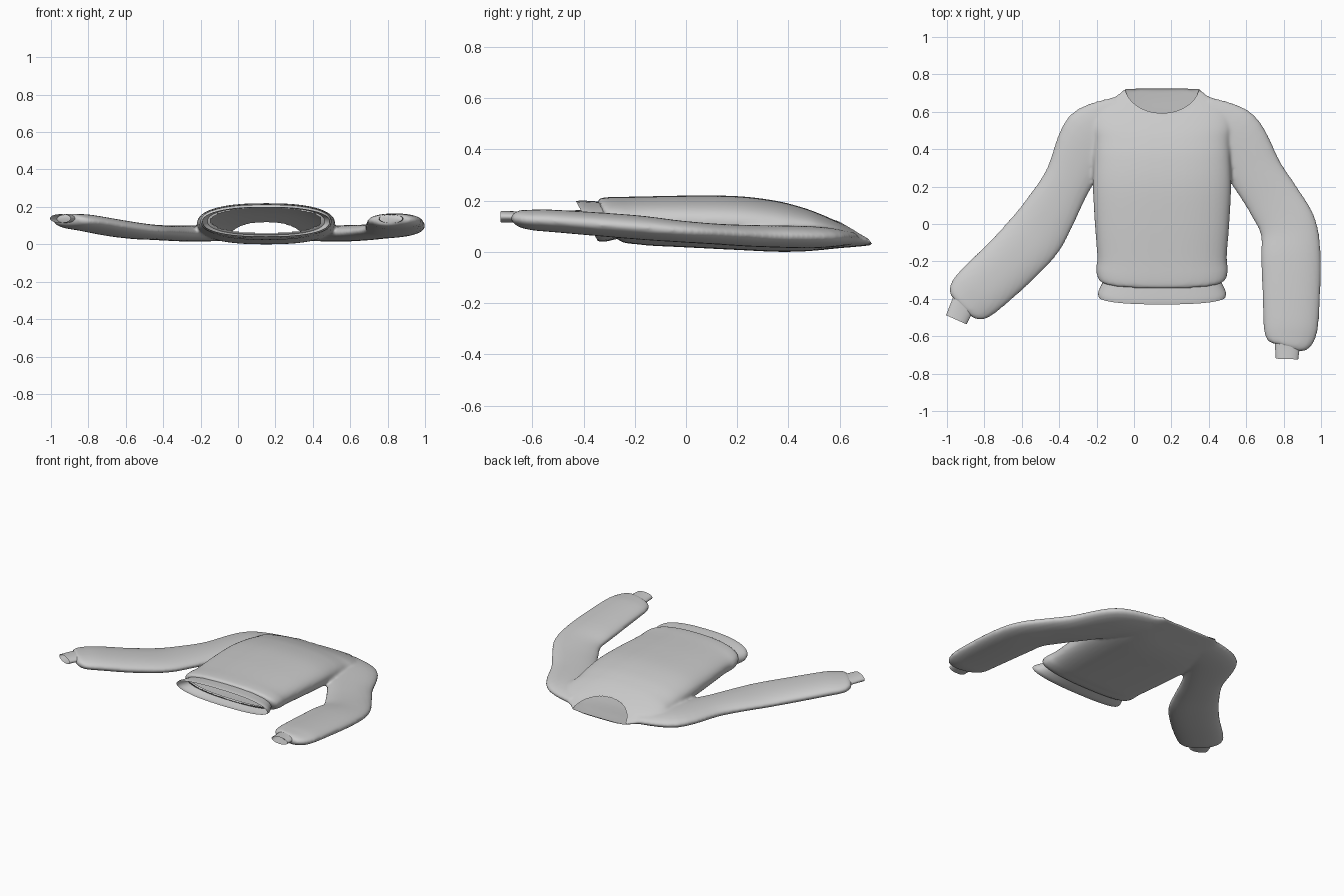
import bpy, bmesh
from math import cos, sin, pi, copysign
from mathutils import Vector

if "Cube" in bpy.data.objects:
    bpy.data.objects.remove(bpy.data.objects["Cube"])

N = 48
CX = 0.15   # body centre line


def spow(v, p):
    return copysign(abs(v) ** p, v)


def catmull(rows, steps=5):
    """Smoothly interpolate a list of equal-length tuples."""
    out = []
    for i in range(len(rows) - 1):
        p = [rows[max(i - 1, 0)], rows[i], rows[i + 1], rows[min(i + 2, len(rows) - 1)]]
        for s in range(steps):
            t = s / steps
            out.append(tuple(0.5 * (2 * b + (c - a) * t + (2 * a - 5 * b + 4 * c - d) * t * t
                                    + (3 * b - a - 3 * c + d) * t ** 3) for a, b, c, d in zip(*p)))
    return out + [rows[-1]]


def body_rings(rows):
    """Rows: y, half width, bottom z, top z, hem slant."""
    rings = []
    for y, hw, zb, zt, k in catmull(rows):
        ring = []
        for j in range(N):
            a = 2 * pi * j / N
            z = (zb + zt) / 2 + (zt - zb) / 2 * spow(sin(a), 0.9)
            ring.append((CX + hw * spow(cos(a), 0.8), y + k * (zt - z), z))
        rings.append(ring)
    return rings


def sleeve_rings(rows):
    """Rows: x, y, z, half width, half thickness."""
    pts = catmull(rows)
    # directions come from the coarse stations so the closing rings stay stable
    rings = []
    for i, (x, y, z, hw, ht) in enumerate(pts):
        a, b = pts[max(i - 4, 0)], pts[min(i + 4, len(pts) - 1)]
        d = Vector((b[0] - a[0], b[1] - a[1], 0)).normalized()
        n = Vector((-d.y, d.x, 0))
        rings.append([Vector((x, y, z)) + n * hw * spow(cos(2 * pi * j / N), 0.9)
                      + Vector((0, 0, ht * sin(2 * pi * j / N))) for j in range(N)])
    return rings


def loft(bm, rings, cap):
    vs = [[bm.verts.new(p) for p in r] for r in rings]
    for r, s in zip(vs, vs[1:]):
        for j in range(N):
            bm.faces.new((r[j], r[(j + 1) % N], s[(j + 1) % N], s[j]))
    if cap:
        bm.faces.new(vs[0][::-1])
        bm.faces.new(vs[-1])


def make_object(name, bm):
    bmesh.ops.recalc_face_normals(bm, faces=bm.faces)
    me = bpy.data.meshes.new(name)
    bm.to_mesh(me)
    bm.free()
    me.shade_smooth()
    ob = bpy.data.objects.new(name, me)
    bpy.context.collection.objects.link(ob)
    return ob


# Torso and both sleeves as closed volumes, to be fused together
bm = bmesh.new()
loft(bm, body_rings([
    (-.345, .305, .06, .195, .5), (-.343, .33, .047, .205, .5), (-.325, .347, .035, .212, .5),
    (-.28, .352, .03, .215, .5), (-.2, .347, .025, .216, .3), (0, .36, .018, .22, 0),
    (.2, .37, .008, .218, 0), (.35, .365, .001, .2, 0), (.45, .36, .002, .175, 0),
    (.52, .37, .007, .15, 0), (.6, .35, .015, .115, 0), (.66, .28, .02, .085, 0),
    (.7, .23, .024, .066, 0), (.728, .2, .027, .054, 0)]), True)
loft(bm, sleeve_rings([
    (.36, .56, .055, .13, .035), (.53, .47, .058, .16, .043), (.66, .26, .063, .143, .042),
    (.75, .12, .07, .145, .04), (.825, -.02, .08, .153, .042), (.84, -.2, .097, .16, .047),
    (.84, -.5, .12, .15, .044), (.835, -.6, .125, .137, .04), (.83, -.65, .13, .105, .032),
    (.825, -.664, .132, .055, .018)]), True)
loft(bm, sleeve_rings([
    (-.06, .56, .055, .13, .035), (-.23, .47, .058, .16, .043), (-.35, .24, .06, .13, .041),
    (-.44, .08, .064, .142, .04), (-.53, -.06, .07, .157, .042), (-.66, -.2, .088, .155, .045),
    (-.81, -.34, .115, .15, .044), (-.88, -.405, .123, .137, .04), (-.912, -.437, .13, .105, .032),
    (-.922, -.447, .133, .055, .018)]), True)
ob = make_object("sweater_source", bm)
m = ob.modifiers.new("fuse", 'REMESH')
m.mode = 'VOXEL'
m.voxel_size = 0.0095
s = ob.modifiers.new("soften", 'SMOOTH')
s.factor, s.iterations = 0.5, 8
deps = bpy.context.evaluated_depsgraph_get()
bm = bmesh.new()
bm.from_mesh(ob.evaluated_get(deps).to_mesh())
bpy.data.objects.remove(ob)


# Neck and hem openings
def neck(co):
    return (((co.x - CX) / .2) ** 2 + ((co.y - .745) / .152) ** 2) ** .5


def in_neck(co):
    return co.y > .5 and neck(co) < 1 and co.z > .038 + (.728 - co.y) * .2


def in_hem(co):
    return (co.y - .5 * (.2 - co.z) < -.328
            and ((co.x - CX) / .29) ** 2 + ((co.z - .127) / .065) ** 2 < 1)


bmesh.ops.delete(bm, geom=[v for v in bm.verts if in_neck(v.co) or in_hem(v.co)], context='VERTS')
for v in bm.verts:
    if v.is_boundary and .5 < v.co.y < .715:
        f = neck(v.co)
        v.co.x = CX + (v.co.x - CX) / f
        v.co.y = .745 + (v.co.y - .745) / f
low = min(v.co.z for v in bm.verts)
bmesh.ops.translate(bm, verts=bm.verts, vec=(0, 0, -low))
make_object("sweater_body", bm)

# Flared hem band
bm = bmesh.new()
loft(bm, body_rings([(-.325, .305, .055, .195, .55), (-.35, .315, .05, .197, .55),
                     (-.405, .34, .04, .2, .55), (-.43, .34, .042, .198, .55)]), False)
make_object("hem_band", bm)

# Wrist cuffs
for name, rows in {
    "right_cuff": [(.822, -.61, .135, .072, .024), (.82, -.66, .136, .066, .022), (.818, -.722, .137, .06, .023)],
    "left_cuff": [(-.895, -.40, .135, .07, .024), (-.922, -.45, .137, .064, .022), (-.95, -.512, .138, .06, .023)],
}.items():
    bm = bmesh.new()
    loft(bm, sleeve_rings(rows), False)
    make_object(name, bm)
